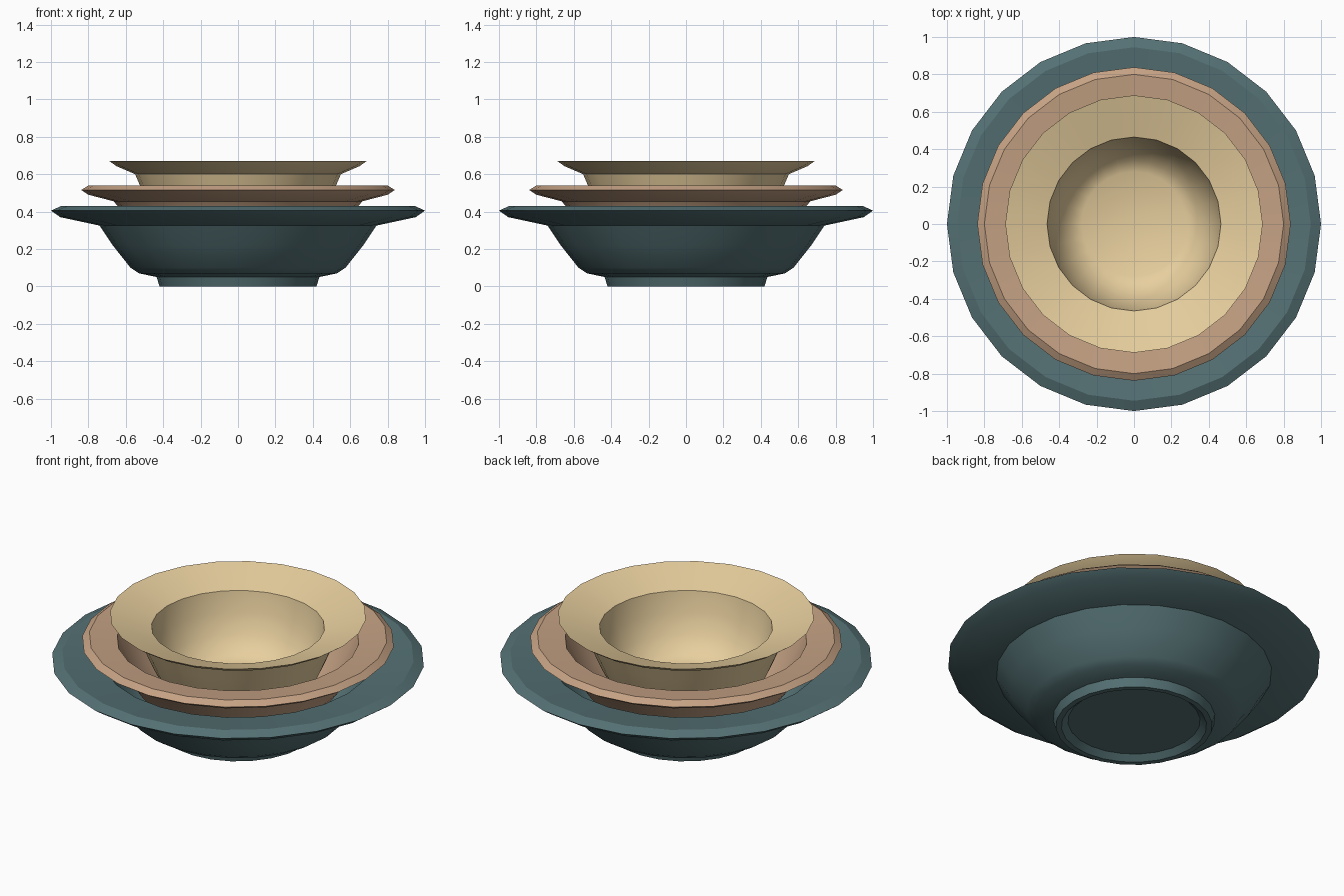
import bpy, bmesh, math

if "Cube" in bpy.data.objects:
    bpy.data.objects.remove(bpy.data.objects["Cube"])

SIDES = 24


def material(name, color):
    m = bpy.data.materials.new(name)
    m.diffuse_color = (*color, 1)
    m.use_nodes = True
    m.node_tree.nodes["Principled BSDF"].inputs["Base Color"].default_value = m.diffuse_color
    return m


def lathe(name, profile, mat):
    """Revolve a profile whose first and last points lie on the axis."""
    bm = bmesh.new()
    rings = []
    for r, z in profile:
        if r == 0:
            rings.append([bm.verts.new((0, 0, z))] * SIDES)
        else:
            rings.append([bm.verts.new((r * math.cos(2 * math.pi * i / SIDES),
                                        r * math.sin(2 * math.pi * i / SIDES), z))
                          for i in range(SIDES)])
    for a, b in zip(rings, rings[1:]):
        for i in range(SIDES):
            j = (i + 1) % SIDES
            quad = [a[i], a[j], b[j], b[i]]
            bm.faces.new(list(dict.fromkeys(quad)))
    bmesh.ops.recalc_face_normals(bm, faces=bm.faces)
    mesh = bpy.data.meshes.new(name)
    bm.to_mesh(mesh)
    bm.free()
    mesh.materials.append(mat)
    ob = bpy.data.objects.new(name, mesh)
    bpy.context.collection.objects.link(ob)
    bpy.ops.object.select_all(action='DESELECT')
    ob.select_set(True)
    bpy.context.view_layer.objects.active = ob
    bpy.ops.object.shade_smooth_by_angle(angle=math.radians(32))
    return ob


# Large teal bowl: recessed foot, outer wall, rim, inner wall
lathe("large_bowl", [
    (0, 0.03), (0.355, 0.03), (0.39, 0), (0.42, 0), (0.435, 0.05),
    (0.53, 0.07), (0.575, 0.10), (0.67, 0.22), (0.74, 0.325),
    (0.95, 0.37), (1.0, 0.405), (0.945, 0.43),
    (0.72, 0.40), (0.66, 0.28), (0.58, 0.16), (0.50, 0.115), (0.40, 0.09), (0, 0.09),
], material("teal_glaze", (0.09, 0.165, 0.175)))

# Medium peach bowl
lathe("medium_bowl", [
    (0, 0.12), (0.29, 0.12), (0.31, 0.09), (0.34, 0.09), (0.35, 0.125),
    (0.43, 0.14), (0.48, 0.18), (0.57, 0.30), (0.635, 0.42), (0.665, 0.455),
    (0.80, 0.49), (0.838, 0.515), (0.80, 0.54),
    (0.65, 0.525), (0.60, 0.42), (0.53, 0.30), (0.45, 0.20), (0.36, 0.17), (0, 0.17),
], material("peach_glaze", (0.56, 0.36, 0.23)))

# Small cream bowl
lathe("small_bowl", [
    (0, 0.19), (0.23, 0.19), (0.25, 0.17), (0.275, 0.17), (0.285, 0.20),
    (0.34, 0.215), (0.395, 0.26), (0.46, 0.39), (0.52, 0.53), (0.55, 0.60),
    (0.65, 0.643), (0.688, 0.67),
    (0.465, 0.60), (0.445, 0.48), (0.40, 0.37), (0.34, 0.29), (0.28, 0.26), (0, 0.255),
], material("cream_glaze", (0.80, 0.62, 0.34)))
